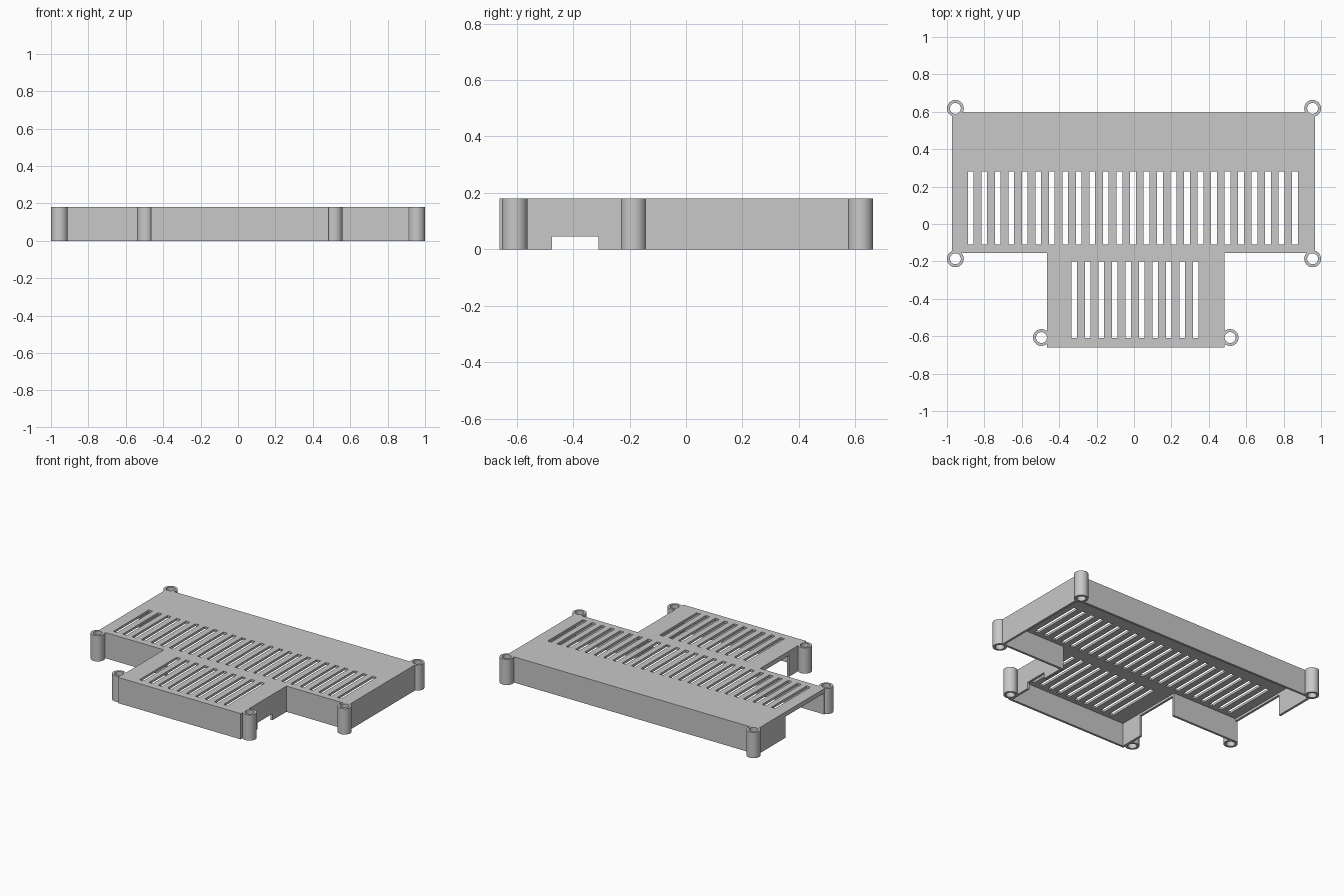
import bpy
import bmesh
from math import radians
from mathutils import Matrix

cube = bpy.data.objects.get("Cube")
if cube:
    bpy.data.objects.remove(cube, do_unlink=True)

HEIGHT, WALL, PLATE = 0.18, 0.016, 0.016
POST_R, HOLE_R, SIDES = 0.045, 0.029, 40
POSTS = {"back_right": (-0.955, 0.618), "back_left": (0.955, 0.618),
         "middle_right": (-0.955, -0.186), "middle_left": (0.955, -0.186),
         "front_right": (-0.495, -0.607), "front_left": (0.514, -0.607)}

grey = bpy.data.materials.new("plain_grey")
grey.use_nodes = True
colour = (0.58, 0.58, 0.58, 1)
grey.diffuse_color = colour
grey.node_tree.nodes["Principled BSDF"].inputs["Base Color"].default_value = colour


def finish(name, bm):
    bmesh.ops.recalc_face_normals(bm, faces=bm.faces)
    mesh = bpy.data.meshes.new(name)
    bm.to_mesh(mesh)
    bm.free()
    mesh.materials.append(grey)
    obj = bpy.data.objects.new(name, mesh)
    bpy.context.collection.objects.link(obj)
    return obj


def add_box(bm, x0, x1, y0, y1, z0, z1):
    place = Matrix.Translation(((x0 + x1) / 2, (y0 + y1) / 2, (z0 + z1) / 2))
    size = Matrix.Diagonal((x1 - x0, y1 - y0, z1 - z0, 1))
    bmesh.ops.create_cube(bm, size=1, matrix=place @ size)


def tee_prism(name, inset, z0, z1):
    """Wide back section with a narrower front section, shrunk by inset."""
    xl, xr, y_back, y_mid = -0.972 + inset, 0.968 - inset, 0.597 - inset, -0.155 + inset
    fl, fr, y_front = -0.465 + inset, 0.483 - inset, -0.66 + inset
    outline = [(xl, y_back), (xl, y_mid), (fl, y_mid), (fl, y_front),
               (fr, y_front), (fr, y_mid), (xr, y_mid), (xr, y_back)]
    bm = bmesh.new()
    face = bm.faces.new([bm.verts.new((x, y, z0)) for x, y in outline])
    made = bmesh.ops.extrude_face_region(bm, geom=[face])["geom"]
    verts = [v for v in made if isinstance(v, bmesh.types.BMVert)]
    bmesh.ops.translate(bm, verts=verts, vec=(0, 0, z1 - z0))
    return finish(name, bm)


def cut(obj, cutter):
    cutter.hide_render = True
    mod = obj.modifiers.new("cut", 'BOOLEAN')
    mod.operation, mod.solver, mod.object = 'DIFFERENCE', 'EXACT', cutter
    bpy.ops.object.select_all(action='DESELECT')
    bpy.context.view_layer.objects.active = obj
    obj.select_set(True)
    bpy.ops.object.modifier_apply(modifier=mod.name)
    bpy.data.objects.remove(cutter, do_unlink=True)


# Hollow cover, open underneath
cover = tee_prism("vented_cover", 0, 0, HEIGHT)
cut(cover, tee_prism("hollow_cutter", WALL, -0.1, HEIGHT - PLATE))

# Two rows of ventilation slots
bm = bmesh.new()
for count, start, y0, y1 in ((25, -0.887, -0.11, 0.28), (10, -0.335, -0.61, -0.2)):
    for i in range(count):
        x = start + i * 0.0722
        add_box(bm, x, x + 0.03, y0, y1, 0.1, 0.3)
cut(cover, finish("slot_cutter", bm))

# Side openings: two tall ones on the right, one low notch on the left
bm = bmesh.new()
top = HEIGHT - PLATE - 0.016
add_box(bm, -1.1, -0.95, -0.139, 0.29, -0.1, top)
add_box(bm, -0.55, -0.445, -0.475, -0.156, -0.1, top)
add_box(bm, 0.45, 0.55, -0.475, -0.31, -0.1, 0.045)
cut(cover, finish("opening_cutter", bm))

# Clear the screw holes through the cover corners
bm = bmesh.new()
for x, y in POSTS.values():
    bmesh.ops.create_cone(bm, cap_ends=True, segments=SIDES, radius1=HOLE_R,
                          radius2=HOLE_R, depth=1, matrix=Matrix.Translation((x, y, 0)))
cut(cover, finish("screw_hole_cutter", bm))

# Tubular screw posts
for name, (x, y) in POSTS.items():
    bm = bmesh.new()
    rings = []
    for r, z in ((POST_R, 0), (POST_R, HEIGHT), (HOLE_R, HEIGHT), (HOLE_R, 0)):
        rings.append(bmesh.ops.create_circle(
            bm, segments=SIDES, radius=r, matrix=Matrix.Translation((x, y, z)))["verts"])
    for a, b in zip(rings, rings[1:] + rings[:1]):
        for i in range(SIDES):
            j = (i + 1) % SIDES
            bm.faces.new((a[i], a[j], b[j], b[i]))
    post = finish(name + "_post", bm)
    bpy.ops.object.select_all(action='DESELECT')
    bpy.context.view_layer.objects.active = post
    post.select_set(True)
    bpy.ops.object.shade_smooth_by_angle(angle=radians(30))
